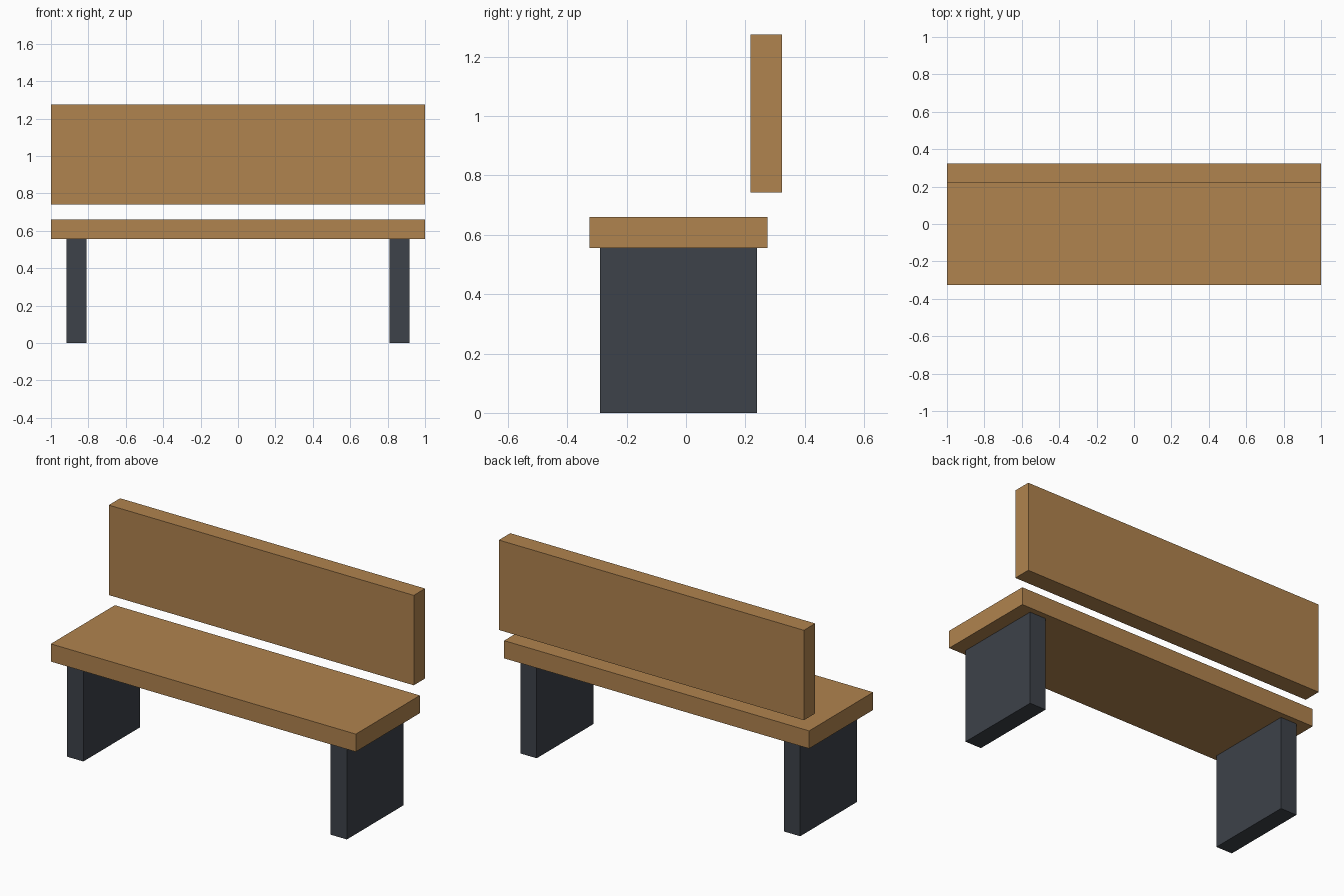
import bpy

default = bpy.data.objects.get("Cube")
if default:
    bpy.data.objects.remove(default, do_unlink=True)


def material(name, rgb):
    mat = bpy.data.materials.new(name)
    mat.use_nodes = True
    colour = (*rgb, 1.0)
    mat.diffuse_color = colour
    mat.node_tree.nodes["Principled BSDF"].inputs["Base Color"].default_value = colour
    return mat


def box(name, low, high, mat):
    """Add a box spanning two opposite corners."""
    centre = [(a + b) / 2 for a, b in zip(low, high)]
    size = [b - a for a, b in zip(low, high)]
    bpy.ops.mesh.primitive_cube_add(size=1, location=centre)
    obj = bpy.context.object
    obj.name = name
    obj.scale = size
    bpy.ops.object.transform_apply(location=False, rotation=False, scale=True)
    obj.data.materials.append(mat)
    return obj


wood = material("warm wood", (0.434, 0.227, 0.077))
metal = material("dark slate", (0.047, 0.054, 0.067))

# Seat plank and floating backrest
box("seat", (-1, -0.325, 0.555), (1, 0.275, 0.66), wood)
box("backrest", (-1, 0.218, 0.742), (1, 0.324, 1.275), wood)

# Slab legs, one at each end
for name, x in (("right_leg", -0.864), ("left_leg", 0.864)):
    box(name, (x - 0.053, -0.29, 0), (x + 0.053, 0.24, 0.555), metal)
